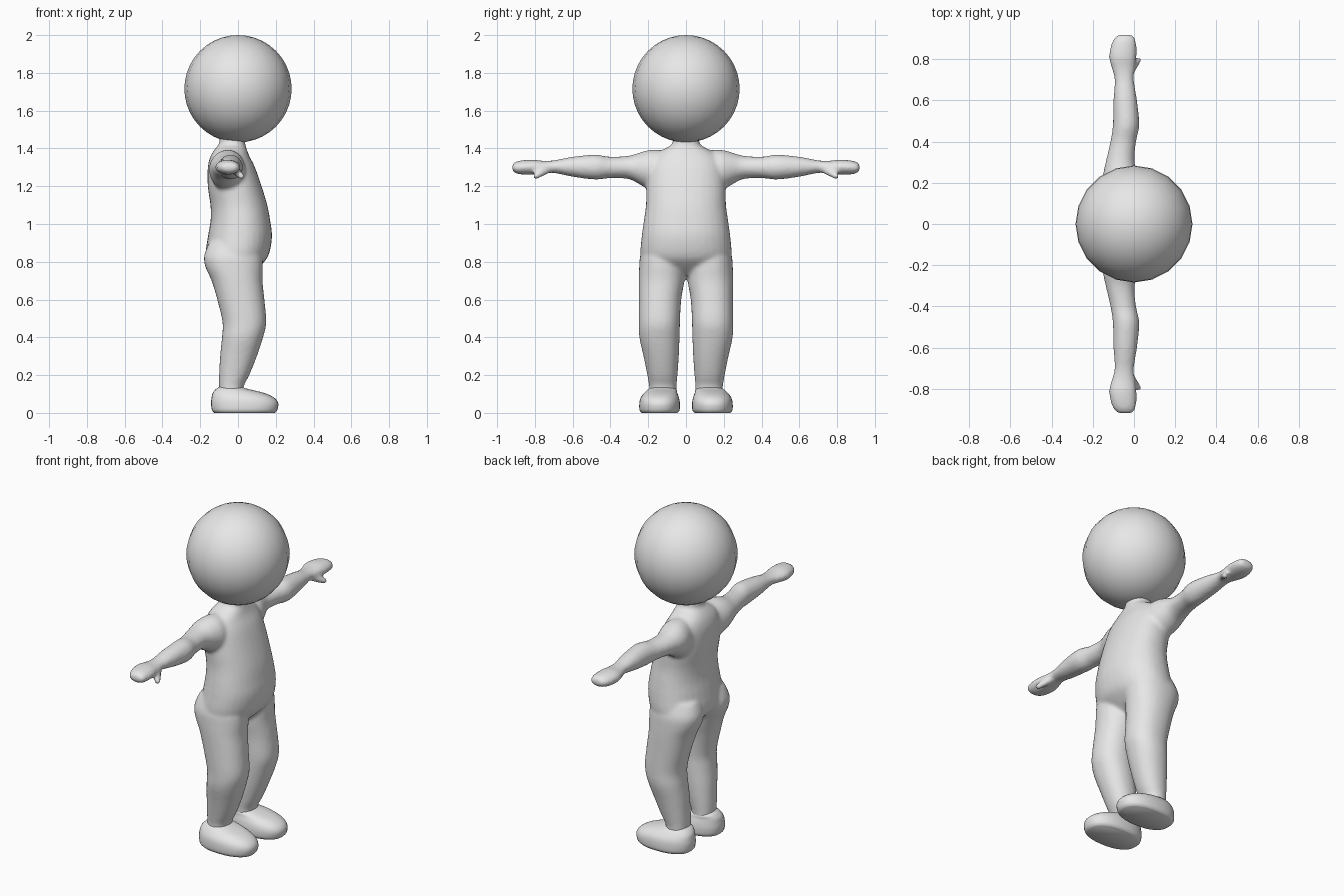
import bpy
import bmesh
import math
from mathutils import Matrix, Vector

cube = bpy.data.objects.get("Cube")
if cube:
    bpy.data.objects.remove(cube, do_unlink=True)

# One plain clay colour
clay = bpy.data.materials.new("light_grey_clay")
clay.use_nodes = True
clay_colour = (0.8, 0.8, 0.8, 1)
clay.diffuse_color = clay_colour
clay.node_tree.nodes["Principled BSDF"].inputs["Base Color"].default_value = clay_colour


def add_object(name, bm):
    bmesh.ops.recalc_face_normals(bm, faces=bm.faces)
    for face in bm.faces:
        face.smooth = True
    mesh = bpy.data.meshes.new(name)
    bm.to_mesh(mesh)
    bm.free()
    mesh.materials.append(clay)
    obj = bpy.data.objects.new(name, mesh)
    bpy.context.collection.objects.link(obj)
    return obj


def smooth_rows(rows, steps=4):
    """Run a spline through the section rows."""
    result = []
    for i in range(len(rows) - 1):
        before, start = rows[max(i - 1, 0)], rows[i]
        end, after = rows[i + 1], rows[min(i + 2, len(rows) - 1)]
        for k in range(steps):
            t = k / steps
            result.append([
                b + t / 2 * (c - a + t * (2 * a - 5 * b + 4 * c - d + t * (3 * (b - c) + d - a)))
                for a, b, c, d in zip(before, start, end, after)])
    result.append(rows[-1])
    return result


def loft(bm, rows, place, power=2.0, sides=32):
    """Skin rounded sections: each row is position, low a, high a, low b, high b."""
    rings = []
    for along, a_low, a_high, b_low, b_high in smooth_rows(rows):
        ring = []
        for i in range(sides):
            angle = math.tau * i / sides
            u, v = (math.copysign(abs(f) ** (2 / power), f)
                    for f in (math.cos(angle), math.sin(angle)))
            a = (a_low + a_high + u * (a_high - a_low)) / 2
            b = (b_low + b_high + v * (b_high - b_low)) / 2
            ring.append(bm.verts.new(place(along, a, b)))
        rings.append(ring)
    for low, high in zip(rings, rings[1:]):
        for i in range(sides):
            j = (i + 1) % sides
            bm.faces.new((low[i], low[j], high[j], high[i]))
    bm.faces.new(rings[0][::-1])
    bm.faces.new(rings[-1])


def blend(obj, voxel, rounds):
    """Fuse overlapping volumes into one soft skin."""
    remesh = obj.modifiers.new("fuse", 'REMESH')
    remesh.mode = 'VOXEL'
    remesh.voxel_size = voxel
    remesh.use_smooth_shade = True
    soften = obj.modifiers.new("soften", 'SMOOTH')
    soften.factor = 0.5
    soften.iterations = rounds


# Sections: z, back x, front x, low y, high y
torso = [(z, back, front, -half, half) for z, back, front, half in (
    (0.73, -0.07, 0.06, 0.12), (0.77, -0.13, 0.11, 0.2),
    (0.83, -0.17, 0.16, 0.24), (0.93, -0.16, 0.18, 0.235),
    (1.02, -0.145, 0.17, 0.223), (1.1, -0.146, 0.155, 0.212),
    (1.2, -0.16, 0.125, 0.21), (1.3, -0.16, 0.09, 0.2),
    (1.36, -0.145, 0.06, 0.17), (1.4, -0.12, 0.045, 0.11),
    (1.425, -0.1, 0.038, 0.072), (1.48, -0.1, 0.04, 0.07))]
leg = [
    (0.08, -0.1, 0.03, 0.05, 0.195), (0.14, -0.1, 0.03, 0.05, 0.195),
    (0.2, -0.1, 0.06, 0.045, 0.205), (0.3, -0.095, 0.1, 0.038, 0.225),
    (0.4, -0.085, 0.133, 0.034, 0.247), (0.48, -0.082, 0.15, 0.032, 0.25),
    (0.6, -0.11, 0.14, 0.025, 0.25), (0.7, -0.14, 0.13, 0.008, 0.25),
    (0.77, -0.172, 0.132, 0.003, 0.248), (0.83, -0.18, 0.13, 0.005, 0.243),
    (0.9, -0.155, 0.12, 0.01, 0.22)]
# Sections: y, back x, front x, low z, high z
arm = [
    (0.1, -0.13, 0.03, 1.16, 1.39), (0.18, -0.15, 0.04, 1.175, 1.393),
    (0.23, -0.152, 0.025, 1.2, 1.383), (0.3, -0.138, 0.003, 1.237, 1.362),
    (0.4, -0.115, 0.01, 1.243, 1.356), (0.48, -0.103, 0.026, 1.235, 1.367),
    (0.6, -0.1, 0.015, 1.25, 1.356), (0.7, -0.095, 0.0, 1.27, 1.337),
    (0.76, -0.11, 0.005, 1.268, 1.335), (0.81, -0.122, 0.012, 1.262, 1.341),
    (0.87, -0.112, 0.012, 1.262, 1.337), (0.905, -0.095, 0.005, 1.27, 1.328),
    (0.92, -0.075, -0.01, 1.285, 1.315)]
foot = [
    (0.0, -0.125, 0.195, 0.045, 0.235), (0.015, -0.138, 0.208, 0.034, 0.246),
    (0.05, -0.143, 0.213, 0.032, 0.247), (0.08, -0.14, 0.192, 0.037, 0.24),
    (0.105, -0.134, 0.14, 0.046, 0.222), (0.125, -0.118, 0.06, 0.052, 0.2),
    (0.137, -0.1, 0.02, 0.07, 0.18)]

# Body: torso, neck, legs, arms and thumbs fused together
body = bmesh.new()
loft(body, torso, lambda z, x, y: (x, y, z), power=2.2)
for side in (-1, 1):
    loft(body, leg, lambda z, x, y: (x, side * y, z), power=2.2)
    loft(body, arm, lambda y, x, z: (x, side * y, z))
    root = Vector((-0.03, side * 0.725, 1.295))
    tip = Vector((0.018, side * 0.795, 1.253))
    for step in range(9):
        t = step / 8
        bmesh.ops.create_uvsphere(
            body, u_segments=16, v_segments=10, radius=0.024 - 0.006 * t,
            matrix=Matrix.Translation(root.lerp(tip, t)))
blend(add_object("body", body), 0.011, 6)

# Feet with flat soles
for name, side in (("left_foot", 1), ("right_foot", -1)):
    bm = bmesh.new()
    loft(bm, foot, lambda z, x, y: (x, side * y, z), power=2.3)
    add_object(name, bm)

# Round head
head = bmesh.new()
bmesh.ops.create_uvsphere(head, u_segments=20, v_segments=20, radius=0.284,
                          matrix=Matrix.Translation((0, 0, 1.716)))
add_object("head", head)
